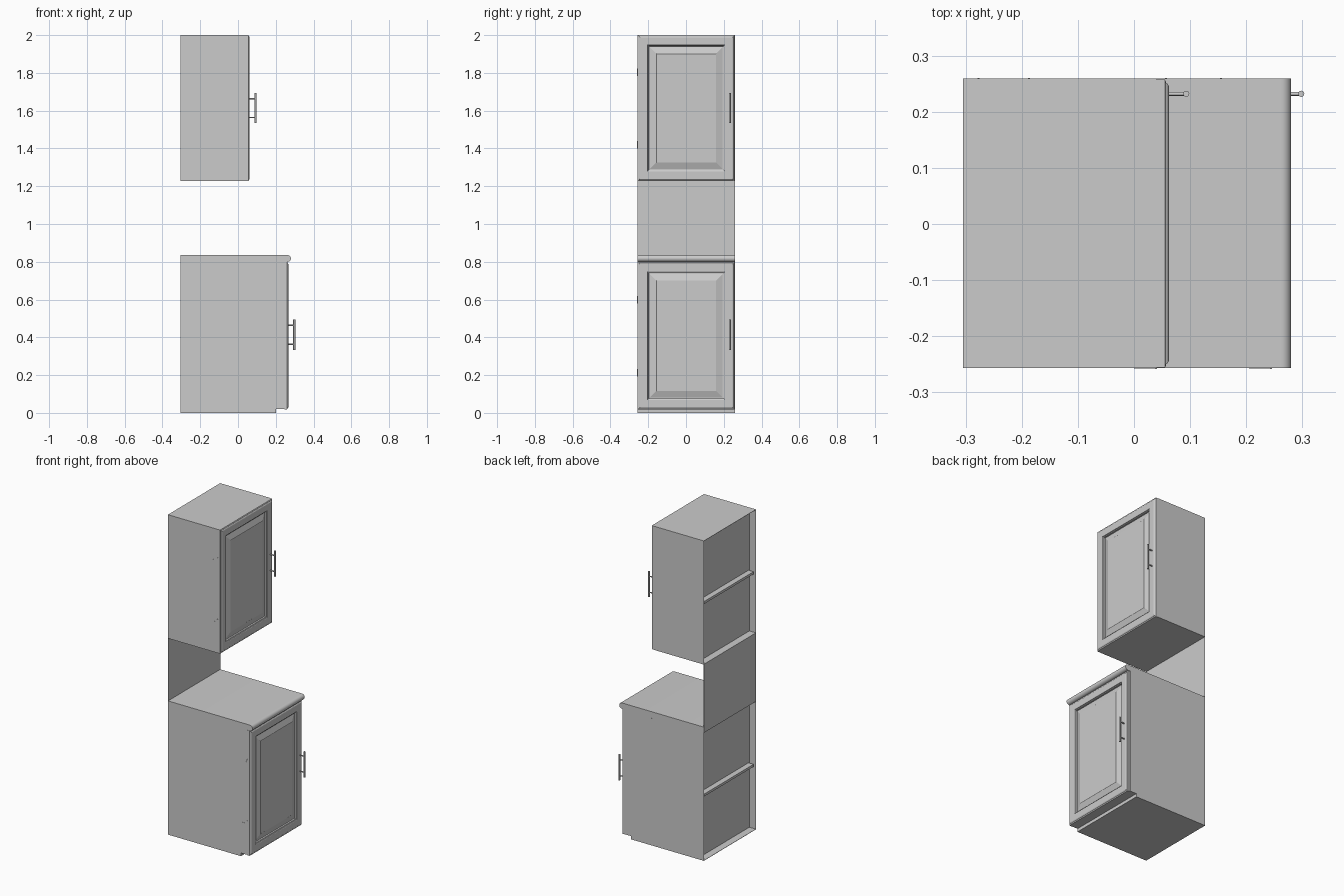
import bpy, bmesh, math
from mathutils import Matrix, Vector

if "Cube" in bpy.data.objects:
    bpy.data.objects.remove(bpy.data.objects["Cube"])

Y0, Y1, BACK, T = -0.2565, 0.2595, -0.305, 0.002   # side planes, back plane, board thickness
REC = BACK + .045                                  # recessed back panels


def finish(bm, name, smooth=False):
    bmesh.ops.recalc_face_normals(bm, faces=bm.faces)
    me = bpy.data.meshes.new(name)
    bm.to_mesh(me)
    bm.free()
    ob = bpy.data.objects.new(name, me)
    bpy.context.collection.objects.link(ob)
    if smooth:
        bpy.ops.object.select_all(action='DESELECT')
        ob.select_set(True)
        bpy.context.view_layer.objects.active = ob
        bpy.ops.object.shade_smooth_by_angle(angle=math.radians(35))
    return ob


def add_box(bm, x0, x1, y0, y1, z0, z1):
    m = Matrix.Translation(((x0 + x1) / 2, (y0 + y1) / 2, (z0 + z1) / 2))
    bmesh.ops.create_cube(bm, size=1, matrix=m @ Matrix.Diagonal((x1 - x0, y1 - y0, z1 - z0, 1)))


def boxes(name, *dims):
    bm = bmesh.new()
    for d in dims:
        add_box(bm, *d)
    return finish(bm, name)


def extrude_y(name, profile, y0, y1, smooth=False):
    """Extrude an x-z outline between two y planes."""
    bm = bmesh.new()
    f = bm.faces.new([bm.verts.new((x, y0, z)) for x, z in profile])
    r = bmesh.ops.extrude_face_region(bm, geom=[f])
    bmesh.ops.translate(bm, vec=(0, y1 - y0, 0),
                        verts=[v for v in r['geom'] if isinstance(v, bmesh.types.BMVert)])
    return finish(bm, name, smooth)


def add_rod(bm, a, b, r):
    a, b = Vector(a), Vector(b)
    d = b - a
    m = Matrix.Translation((a + b) / 2) @ d.to_track_quat('Z', 'Y').to_matrix().to_4x4()
    bmesh.ops.create_cone(bm, cap_ends=True, segments=12, radius1=r, radius2=r, depth=d.length, matrix=m)


# nested rectangles (inset, height) giving the moulded frame and raised panel
DOOR = [(0, 0), (0, .015), (.004, .017), (.006, .017), (.008, .020), (.012, .022), (.050, .022),
        (.053, .020), (.054, .017), (.058, .015), (.059, .006), (.064, .006), (.098, .018), (.099, .019)]


def door(name, x, z0, z1):
    bm = bmesh.new()
    rings = []
    for i, h in DOOR:
        a, b = Y0 + .0005 + i, Y1 - .002 - i
        rings.append([bm.verts.new((x + h, y, z)) for y, z in
                      ((a, z0 + i), (b, z0 + i), (b, z1 - i), (a, z1 - i))])
    for p, q in zip(rings, rings[1:]):
        for k in range(4):
            n = (k + 1) % 4
            bm.faces.new((p[k], p[n], q[n], q[k]))
    bm.faces.new(rings[0])
    bm.faces.new(rings[-1])
    return finish(bm, name)


def handle(name, x, z):
    bm = bmesh.new()
    y = .232
    add_rod(bm, (x + .053, y, z - .08), (x + .053, y, z + .08), .0055)
    for s in (-1, 1):
        add_rod(bm, (x + .018, y, z + s * .05), (x + .053, y, z + s * .05), .0035)
    return finish(bm, name, True)


def hinge(name, x, z):
    # arm and leaf just breaking through the side board
    return boxes(name, (x - .04, x, Y0 - .0008, Y0 + .01, z - .002, z + .002),
                 (x - .003, x + .001, Y0 - .002, Y0 + .02, z - .02, z + .02),
                 (x - .007, x - .003, Y0 - .001, Y0 + .006, z - .012, z + .012))


def fittings(prefix, x, z0, z1):
    door(prefix + "_door", x, z0, z1)
    mid = (z0 + z1) / 2
    handle(prefix + "_handle", x, mid + (.005 if prefix == "base" else 0))
    for n, s in (("bottom", -.195), ("top", .19)):
        hinge(f"{prefix}_hinge_{n}", x, mid + s)


# wall cabinet: sides, top, bottom, recessed back and shelf
UX, UZ0, UZ1 = .04, 1.227, 2.0
for n, a in (("left", Y0), ("right", Y1 - T)):
    boxes(f"upper_side_{n}", (BACK, UX, a, a + T, UZ0, UZ1))
for n, z in (("bottom", UZ0), ("top", UZ1 - T)):
    boxes(f"upper_{n}", (BACK, UX, Y0 + T, Y1 - T, z, z + T))
boxes("upper_back", (REC, REC + .004, Y0 + T, Y1 - T, UZ0 + T, UZ1 - T))
boxes("upper_shelf", (BACK + .01, UX - .02, Y0 + .01, Y1 - T, 1.597, 1.612))
fittings("upper", UX, UZ0, UZ1)

# base cabinet with small toe-kick notch
LX, KX, KZ, TOP = .245, .2, .02, .80
outline = [(BACK, 0), (KX, 0), (KX, KZ), (LX, KZ), (LX, TOP), (BACK, TOP)]
for n, a in (("left", Y0), ("right", Y1 - T)):
    extrude_y(f"base_side_{n}", outline, a, a + T)
boxes("base_floor", (BACK, KX, Y0 + T, Y1 - T, 0, T))
boxes("toe_kick", (KX - T, KX, Y0 + T, Y1 - T, T, KZ + T))
boxes("base_front_ledge", (KX, LX, Y0 + T, Y1 - T, KZ, KZ + T))
boxes("base_back", (REC, REC + .004, Y0 + T, Y1 - T, T, TOP))
boxes("base_shelf", (BACK + .01, LX - .02, Y0 + .01, Y1 - T, .393, .408))
fittings("base", LX, KZ - .002, TOP - .001)

# worktop with rounded front edge
r, cz = .018, .818
nose = [(.262 + r * math.cos(t), cz + r * math.sin(t))
        for t in (math.radians(-90 + 15 * k) for k in range(13))]
extrude_y("worktop", [(BACK, cz - r)] + nose + [(BACK, cz + r)], Y0, Y1, True)

# thin splashback sheet between the cabinets
boxes("splashback", (BACK, BACK + .001, Y0, Y1, .836, UZ0))

# worktop fixing screws showing on the sides
boxes("fixing_screws", (-.148, -.144, Y0 - .0004, Y0 + .004, .793, .797),
      *[(x - .002, x + .002, Y1 - .004, Y1 + .0004, .793, .797) for x in (.155, .057, -.187, -.277)])
